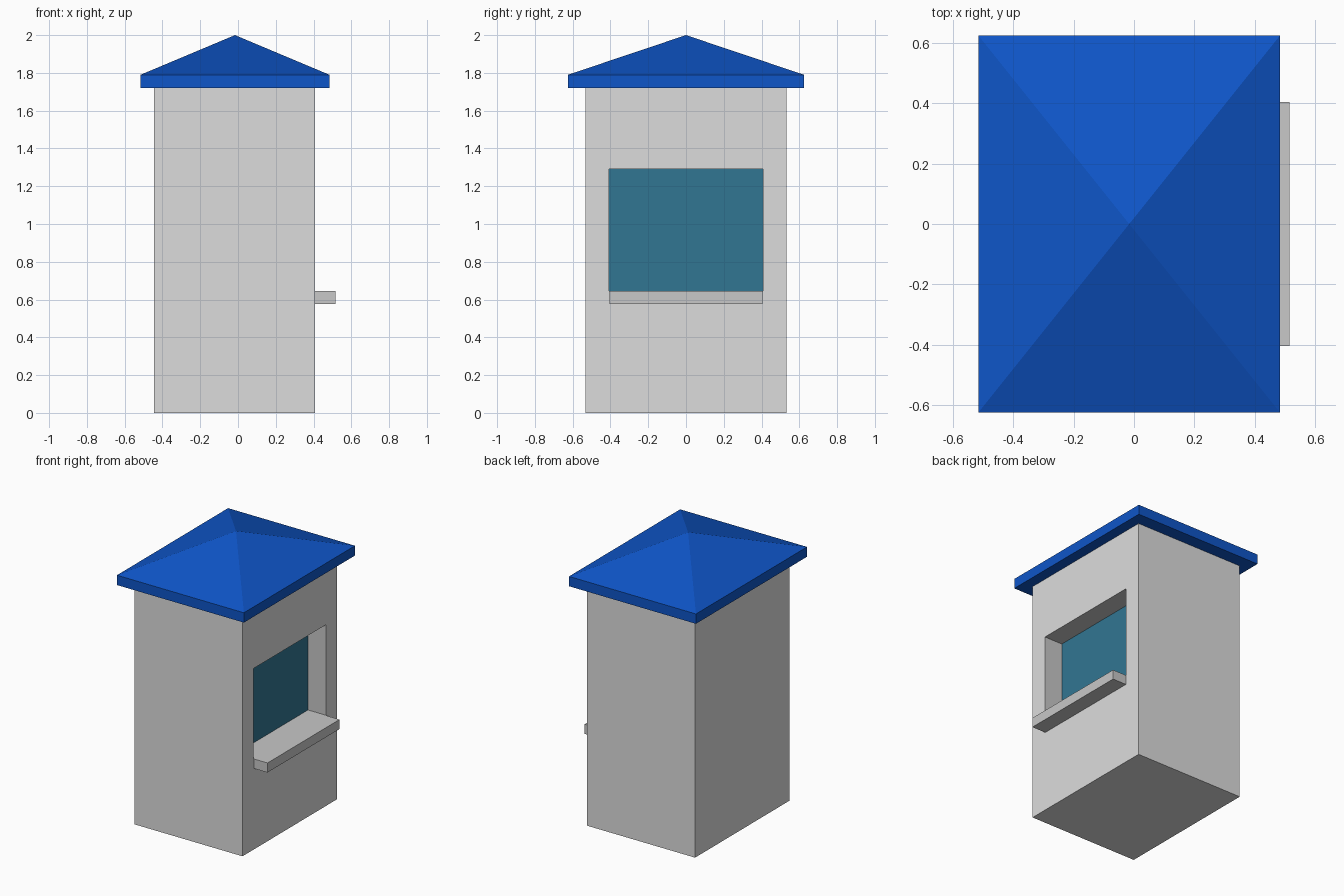
import bpy, bmesh
from mathutils import Vector

if "Cube" in bpy.data.objects:
    bpy.data.objects.remove(bpy.data.objects["Cube"])


def material(name, rgb):
    m = bpy.data.materials.new(name)
    m.diffuse_color = (*rgb, 1)
    m.use_nodes = True
    m.node_tree.nodes["Principled BSDF"].inputs["Base Color"].default_value = m.diffuse_color
    return m


WALL = material("wall_grey", (0.72, 0.72, 0.72))
FRAME = material("frame_grey", (0.58, 0.58, 0.58))
ROOF = material("roof_blue", (0.0045, 0.092, 0.58))
GLASS = material("window_teal", (0.031, 0.18, 0.29))


def add_box(bm, lo, hi):
    lo, hi = Vector(lo), Vector(hi)
    verts = bmesh.ops.create_cube(bm, size=1)["verts"]
    for v in verts:
        v.co = Vector([lo[i] if v.co[i] < 0 else hi[i] for i in range(3)])


def finish(bm, name, mats):
    bmesh.ops.recalc_face_normals(bm, faces=bm.faces[:])
    me = bpy.data.meshes.new(name)
    bm.to_mesh(me)
    bm.free()
    for m in mats:
        me.materials.append(m)
    ob = bpy.data.objects.new(name, me)
    bpy.context.collection.objects.link(ob)


# Booth body with a recessed window in the +x wall
WALL_X, GLASS_X = 0.408, 0.266
bm = bmesh.new()
add_box(bm, (-0.444, -0.532, 0), (WALL_X, 0.532, 1.74))
pane = next(f for f in bm.faces if f.normal.x > 0.9)
bmesh.ops.inset_individual(bm, faces=[pane], thickness=0.1)
for v in pane.verts:
    v.co.y = 0.408 if v.co.y > 0 else -0.408
    v.co.z = 1.29 if v.co.z > 0.87 else 0.645
pane = bmesh.ops.extrude_discrete_faces(bm, faces=[pane])["faces"][0]
for v in pane.verts:
    v.co.x = GLASS_X
for e in pane.edges:                      # reveals around the glass
    for f in e.link_faces:
        f.material_index = 1
pane.material_index = 2
finish(bm, "booth_body", [WALL, FRAME, GLASS])

# Counter shelf flush with the bottom of the opening
bm = bmesh.new()
add_box(bm, (WALL_X, -0.405, 0.577), (0.516, 0.405, 0.645))
finish(bm, "counter_shelf", [FRAME])

# Roof: eave slab whose top is poked up to a pyramid
bm = bmesh.new()
add_box(bm, (-0.516, -0.625, 1.72), (0.484, 0.625, 1.79))
top = next(f for f in bm.faces if f.normal.z > 0.9)
apex = bmesh.ops.poke(bm, faces=[top])["verts"][0]
apex.co.z = 2.0
finish(bm, "hip_roof", [ROOF])
